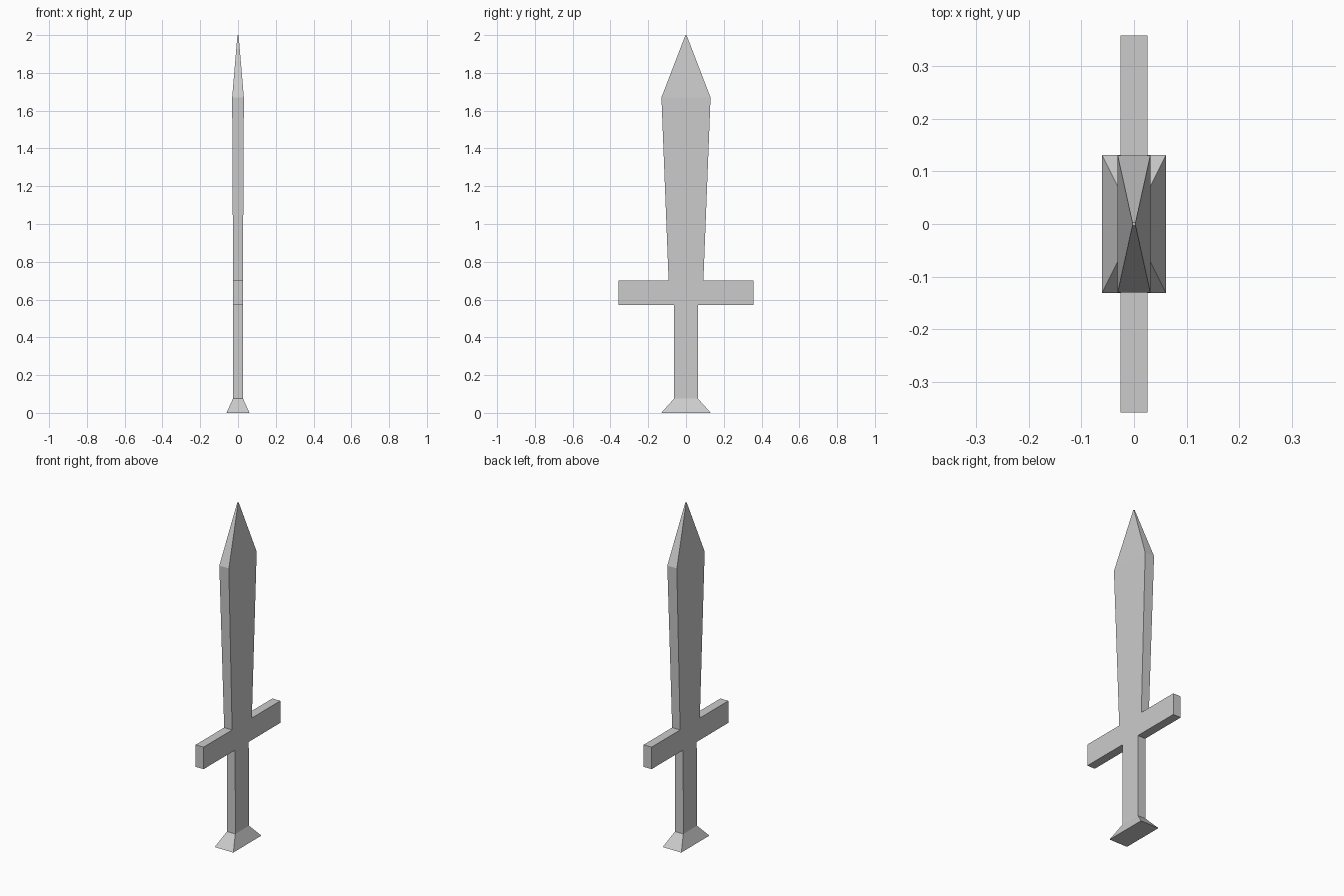
import bpy, bmesh

if "Cube" in bpy.data.objects:
    bpy.data.objects.remove(bpy.data.objects["Cube"])

# Rectangular cross-sections from pommel to tip: z, half thickness (x), half width (y)
SECTIONS = [
    (0.0, 0.061, 0.131),     # pommel base
    (0.075, 0.027, 0.064),   # grip bottom
    (0.57, 0.026, 0.063),    # guard underside
    (0.70, 0.026, 0.092),    # guard top / blade root
    (1.67, 0.031, 0.13),     # blade shoulder
    (2.0, 0.003, 0.003),     # tip
]
GUARD_REACH = 0.358

bm = bmesh.new()

# Loft the pommel, grip and blade
rings = [[bm.verts.new((sx * hx, sy * hy, z))
          for sx, sy in ((-1, -1), (1, -1), (1, 1), (-1, 1))]
         for z, hx, hy in SECTIONS]
guard_sides = []
for level, (low, high) in enumerate(zip(rings, rings[1:])):
    for i in range(4):
        j = (i + 1) % 4
        face = bm.faces.new((low[i], low[j], high[j], high[i]))
        if level == 2 and i in (0, 2):
            guard_sides.append(face)
bm.faces.new(rings[0][::-1])
bm.faces.new(rings[-1])

# Pull the crossguard arms out of the narrow sides
for face in guard_sides:
    side = 1 if face.calc_center_median().y > 0 else -1
    arm = bmesh.ops.extrude_discrete_faces(bm, faces=[face])["faces"][0]
    for v in arm.verts:
        v.co.y = side * GUARD_REACH

bmesh.ops.recalc_face_normals(bm, faces=bm.faces)
mesh = bpy.data.meshes.new("sword")
bm.to_mesh(mesh)
bm.free()
bpy.context.collection.objects.link(bpy.data.objects.new("sword", mesh))
